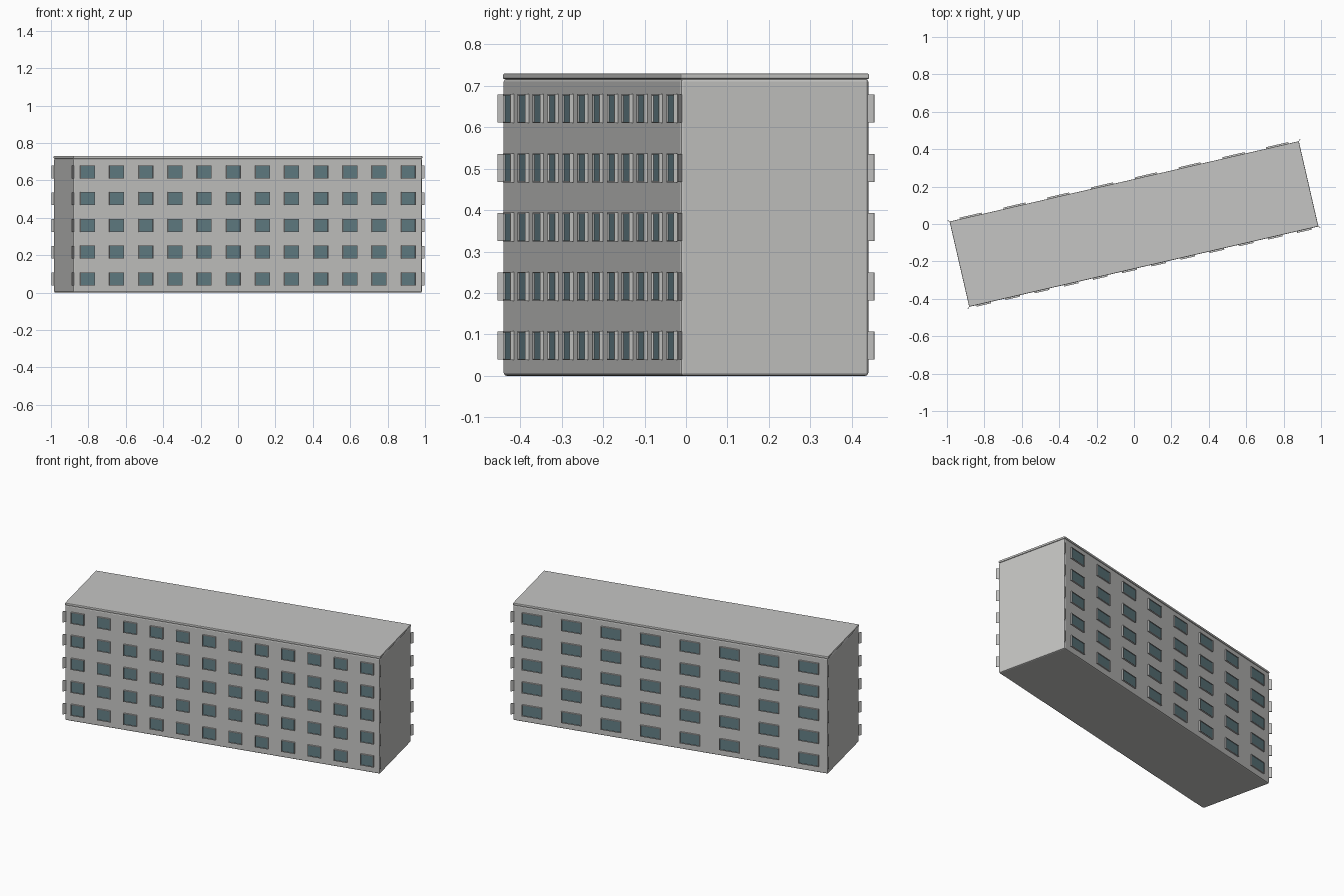
import bpy, bmesh, math
from mathutils import Matrix, Vector

if "Cube" in bpy.data.objects:
    bpy.data.objects.remove(bpy.data.objects["Cube"])

YAW = Matrix.Rotation(math.radians(12.95), 4, 'Z')   # whole block is turned on its plot
HL, HW = 0.957, 0.233                                # half length, half width
ROWS = [0.073 + 0.143 * i for i in range(5)]


def material(name, rgb):
    m = bpy.data.materials.new(name)
    m.diffuse_color = (*rgb, 1)
    m.use_nodes = True
    m.node_tree.nodes["Principled BSDF"].inputs["Base Color"].default_value = m.diffuse_color
    return m


CONCRETE = material("concrete grey", (0.56, 0.56, 0.55))
GLASS = material("window teal", (0.125, 0.21, 0.235))


def add_box(bm, centre, size, turn=Matrix()):
    mat = Matrix.Translation(centre) @ turn @ Matrix.Diagonal((*size, 1))
    return bmesh.ops.create_cube(bm, size=1, matrix=mat)["verts"]


def finish(bm, name, bevel=0, turn=Matrix()):
    bm.transform(YAW @ turn)
    me = bpy.data.meshes.new(name)
    bm.to_mesh(me)
    bm.free()
    me.materials.append(CONCRETE)
    me.materials.append(GLASS)
    ob = bpy.data.objects.new(name, me)
    bpy.context.collection.objects.link(ob)
    if bevel:
        mod = ob.modifiers.new("soft edges", 'BEVEL')
        mod.width, mod.segments = bevel, 2
    return ob


# Main block and roof slab
for name, z0, z1, grow, bevel in (("building_body", 0, 0.717, 0, 0.007),
                                  ("roof_slab", 0.716, 0.73, 0.001, 0.004)):
    bm = bmesh.new()
    add_box(bm, (0, 0, (z0 + z1) / 2), (2 * (HL + grow), 2 * (HW + grow), z1 - z0))
    finish(bm, name, bevel)


# Window grids: raised frame boxes with a sunk glass face
def windows(name, columns, pitch, width, turn):
    bm = bmesh.new()
    for z in ROWS:
        for c in range(columns):
            x = (c - (columns - 1) / 2) * pitch
            add_box(bm, (x, -HW - 0.002, z), (width, 0.014, 0.070))
    bm.normal_update()
    panes = [f for f in bm.faces if f.normal.y < -0.9]
    bmesh.ops.inset_individual(bm, faces=panes, thickness=0.004, depth=0)
    bmesh.ops.inset_individual(bm, faces=panes, thickness=0.0005, depth=-0.004)
    for f in panes:
        f.material_index = 1
    finish(bm, name, turn=turn)


windows("front_windows", 12, 0.160, 0.080, Matrix())
windows("back_windows", 8, 0.2403, 0.121, Matrix.Rotation(math.pi, 4, 'Z'))

# Thin upright fins on the four corners, level with each window row
bm = bmesh.new()
for sx in (-1, 1):
    for sy in (-1, 1):
        out = Vector((sx, sy, 0)).normalized()
        turn = Matrix.Rotation(math.atan2(sy, sx), 4, 'Z')
        for z in ROWS:
            add_box(bm, Vector((sx * HL, sy * HW, z)) + out * 0.004,
                    (0.022, 0.003, 0.068), turn)
finish(bm, "corner_fins")
